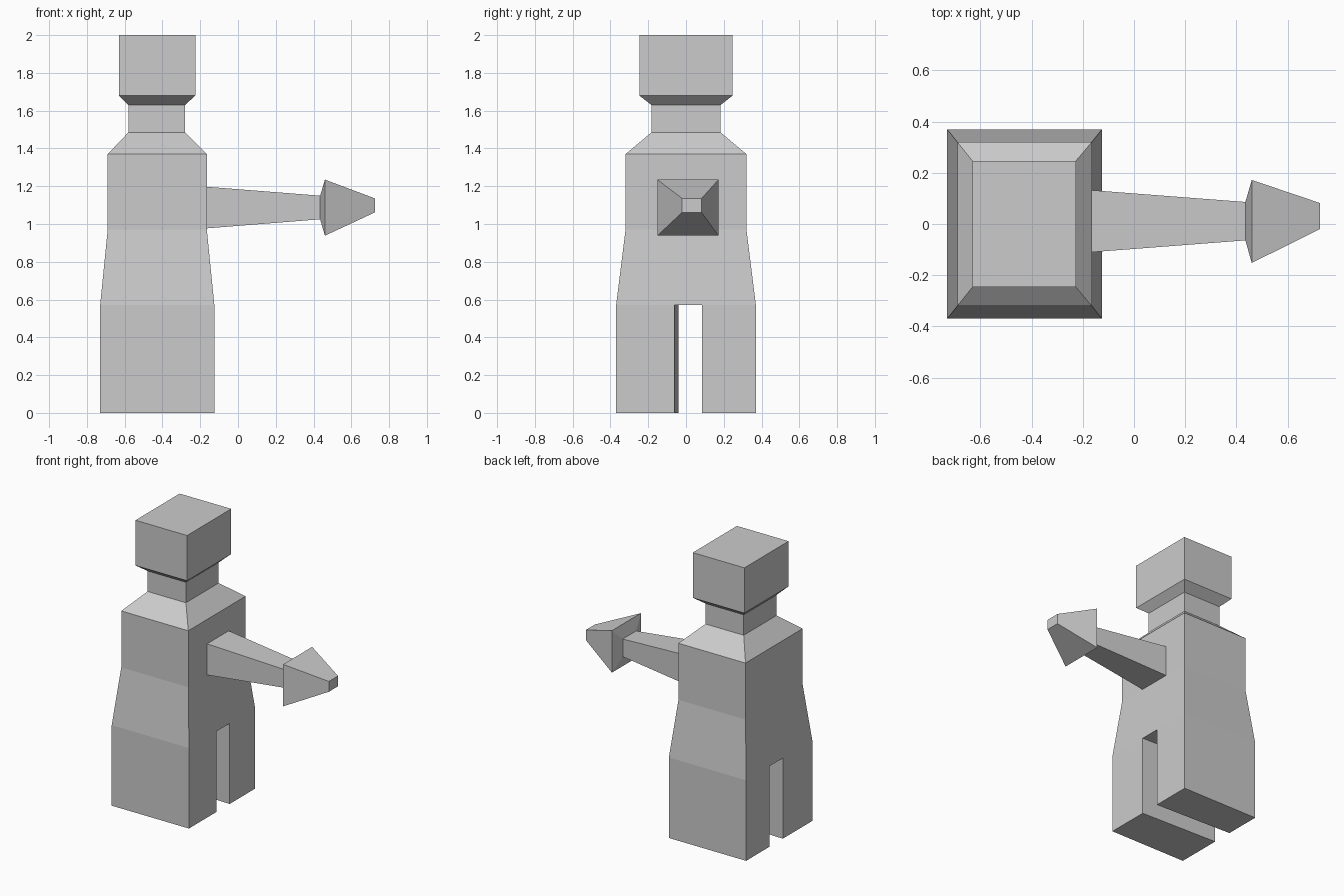
import bpy
import bmesh
from mathutils import Vector

old = bpy.data.objects.get("Cube")
if old:
    bpy.data.objects.remove(old, do_unlink=True)

grey = bpy.data.materials.new("plain grey")
grey.use_nodes = True
colour = (0.6, 0.6, 0.6, 1)
grey.diffuse_color = colour
grey.node_tree.nodes["Principled BSDF"].inputs["Base Color"].default_value = colour


def loft(name, rings, cap_start=True, cap_end=True):
    """Join four-cornered rings into a flat-faced solid."""
    bm = bmesh.new()
    loops = [[bm.verts.new(Vector(p)) for p in ring] for ring in rings]
    for a, b in zip(loops, loops[1:]):
        for i in range(4):
            j = (i + 1) % 4
            bm.faces.new((a[i], a[j], b[j], b[i]))
    if cap_start:
        bm.faces.new(loops[0][::-1])
    if cap_end:
        bm.faces.new(loops[-1])
    mesh = bpy.data.meshes.new(name)
    bm.to_mesh(mesh)
    bm.free()
    mesh.materials.append(grey)
    obj = bpy.data.objects.new(name, mesh)
    bpy.context.collection.objects.link(obj)
    return obj


def level(z, x0, x1, y):
    return [(x0, -y, z), (x1, -y, z), (x1, y, z), (x0, y, z)]


def section(x, y0, y1, z0, z1):
    return [(x, y0, z0), (x, y1, z0), (x, y1, z1), (x, y0, z1)]


# Torso, shoulders, neck and head in one stack of rectangles
hip, left, right, depth = 0.57, -0.125, -0.73, 0.37
loft("body_and_head", [
    level(hip, right, left, depth),
    level(0.97, -0.69, -0.165, 0.32),
    level(1.37, -0.69, -0.165, 0.32),
    level(1.485, -0.58, -0.28, 0.183),
    level(1.63, -0.58, -0.28, 0.183),
    level(1.68, -0.63, -0.226, 0.247),
    level(2.0, -0.63, -0.226, 0.247),
])

# Legs on either side of a slightly skewed gap, open where they meet the hips
front_plan = [(right, -depth), (left, -depth), (left, -0.06), (right, -0.04)]
back_plan = [(right, 0.107), (left, 0.085), (left, depth), (right, depth)]
for name, plan in (("front_leg", front_plan), ("back_leg", back_plan)):
    loft(name, [[(x, y, z) for x, y in plan] for z in (0, hip)], cap_end=False)

# Single outstretched arm with a flared, pointed hand
loft("arm_and_hand", [
    section(-0.165, -0.11, 0.132, 0.977, 1.197),
    section(0.435, -0.064, 0.086, 1.025, 1.15),
    section(0.46, -0.152, 0.172, 0.938, 1.235),
    section(0.726, -0.02, 0.082, 1.062, 1.135),
], cap_start=False)
